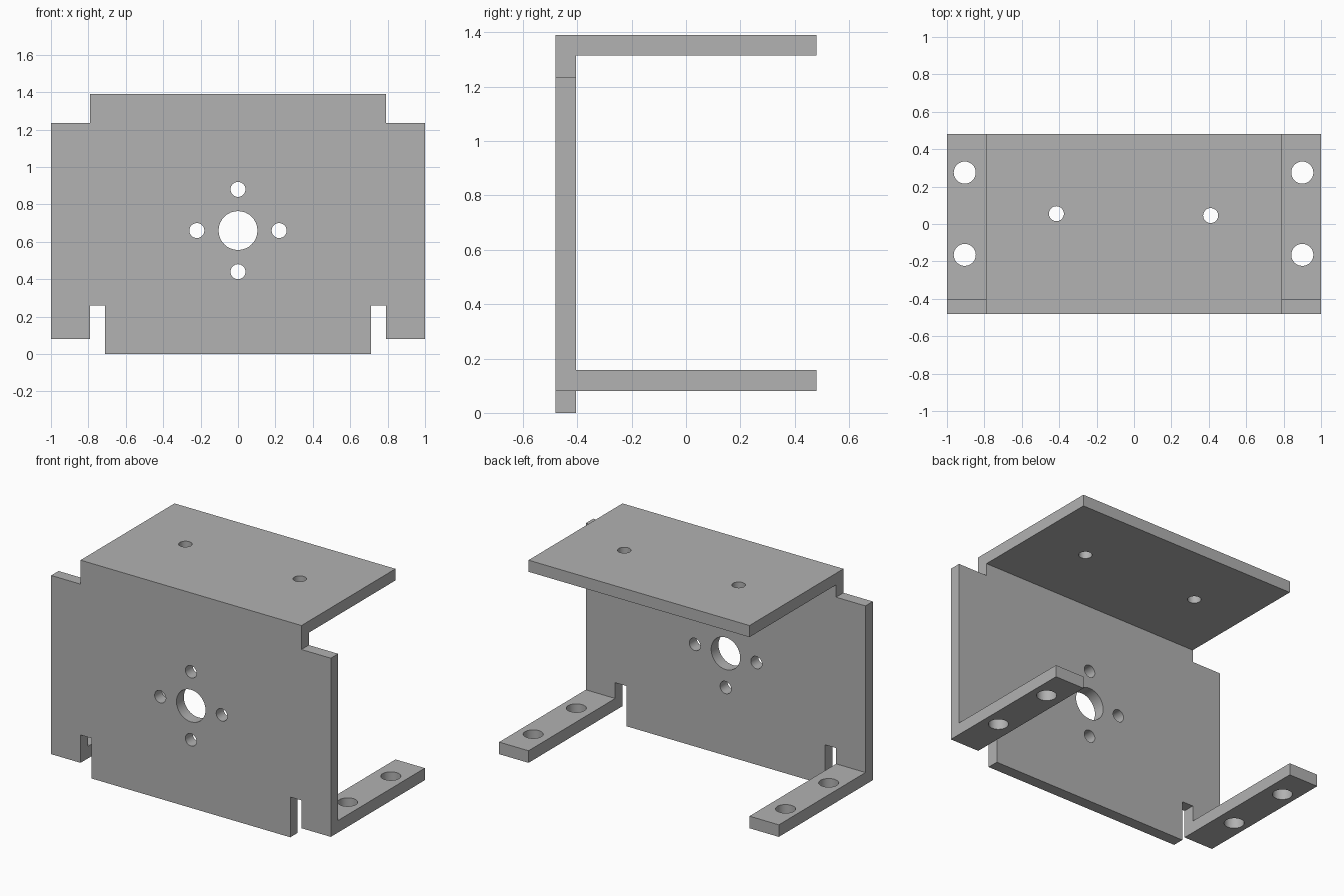
import bpy
import bmesh
import math
from mathutils import Matrix, Vector

cube = bpy.data.objects.get("Cube")
if cube:
    bpy.data.objects.remove(cube, do_unlink=True)

# Plain grey metal
metal = bpy.data.materials.new("grey_metal")
metal.use_nodes = True
colour = (0.445, 0.445, 0.445, 1)
metal.diffuse_color = colour
metal.node_tree.nodes["Principled BSDF"].inputs["Base Color"].default_value = colour

# Break lines of the folded sheet along each axis
XS = [-1, -0.79, -0.71, 0.71, 0.79, 1]
YS = [-0.48, -0.405, 0.48]
ZS = [0, 0.08, 0.158, 0.26, 1.235, 1.315, 1.39]


def is_metal(i, j, k):
    """Tell whether a cell between the break lines is filled."""
    if not (0 <= i < len(XS) - 1 and 0 <= j < len(YS) - 1 and 0 <= k < len(ZS) - 1):
        return False
    x, z = abs(XS[i] + XS[i + 1]) / 2, (ZS[k] + ZS[k + 1]) / 2
    outer, slot = x > 0.79, 0.71 < x < 0.79
    if j == 1:  # top shelf and the two feet
        return (z > 1.315 and not outer) or (outer and 0.08 < z < 0.158)
    if outer:   # side wings of the upright plate
        return 0.08 < z < 1.235
    return not (slot and z < 0.26)


# Folded body: skin of the filled cells, flat regions merged
bm = bmesh.new()
for i in range(len(XS) - 1):
    for j in range(len(YS) - 1):
        for k in range(len(ZS) - 1):
            if not is_metal(i, j, k):
                continue
            for axis in range(3):
                for side in (0, 1):
                    beside = [i, j, k]
                    beside[axis] += 2 * side - 1
                    if is_metal(*beside):
                        continue
                    corners = []
                    for u, v in ((0, 0), (1, 0), (1, 1), (0, 1)):
                        at = [i, j, k]
                        at[axis] += side
                        at[(axis + 1) % 3] += u
                        at[(axis + 2) % 3] += v
                        corners.append(bm.verts.new((XS[at[0]], YS[at[1]], ZS[at[2]])))
                    bm.faces.new(corners if side else corners[::-1])
bmesh.ops.remove_doubles(bm, verts=bm.verts[:], dist=0.0001)
bmesh.ops.recalc_face_normals(bm, faces=bm.faces[:])
bmesh.ops.dissolve_limit(bm, angle_limit=math.radians(1),
                         verts=bm.verts[:], edges=bm.edges[:])
mesh = bpy.data.meshes.new("motor_bracket")
bm.to_mesh(mesh)
bm.free()
mesh.materials.append(metal)
bracket = bpy.data.objects.new("motor_bracket", mesh)
bpy.context.collection.objects.link(bracket)

# Drills for all holes
drill = bmesh.new()


def add_drill(centre, radius, along_y=False):
    turn = Matrix.Rotation(math.pi / 2, 4, "X") if along_y else Matrix()
    bmesh.ops.create_cone(drill, cap_ends=True, segments=32, radius1=radius,
                          radius2=radius, depth=0.2,
                          matrix=Matrix.Translation(Vector(centre)) @ turn)


# Shaft hole with four screw holes around it
add_drill((0, -0.44, 0.66), 0.104, True)
for n in range(4):
    a = n * math.pi / 2
    add_drill((0.22 * math.cos(a), -0.44, 0.66 + 0.22 * math.sin(a)), 0.04, True)
# Shelf holes
add_drill((-0.415, 0.055, 1.35), 0.04)
add_drill((0.41, 0.045, 1.35), 0.04)
# Foot holes
for x in (-0.905, 0.9):
    for y in (-0.165, 0.275):
        add_drill((x, y, 0.12), 0.059)

drill_mesh = bpy.data.meshes.new("hole_drills")
drill.to_mesh(drill_mesh)
drill.free()
drill_mesh.materials.append(metal)
drills = bpy.data.objects.new("hole_drills", drill_mesh)
drills.hide_render = True
bpy.context.collection.objects.link(drills)

# Cut the holes and finish the shading
cut = bracket.modifiers.new("holes", "BOOLEAN")
cut.operation = "DIFFERENCE"
cut.solver = "EXACT"
cut.object = drills
bpy.ops.object.select_all(action="DESELECT")
bracket.select_set(True)
bpy.context.view_layer.objects.active = bracket
bpy.ops.object.modifier_apply(modifier=cut.name)
bpy.data.objects.remove(drills, do_unlink=True)
bpy.ops.object.shade_smooth_by_angle(angle=math.radians(30))
